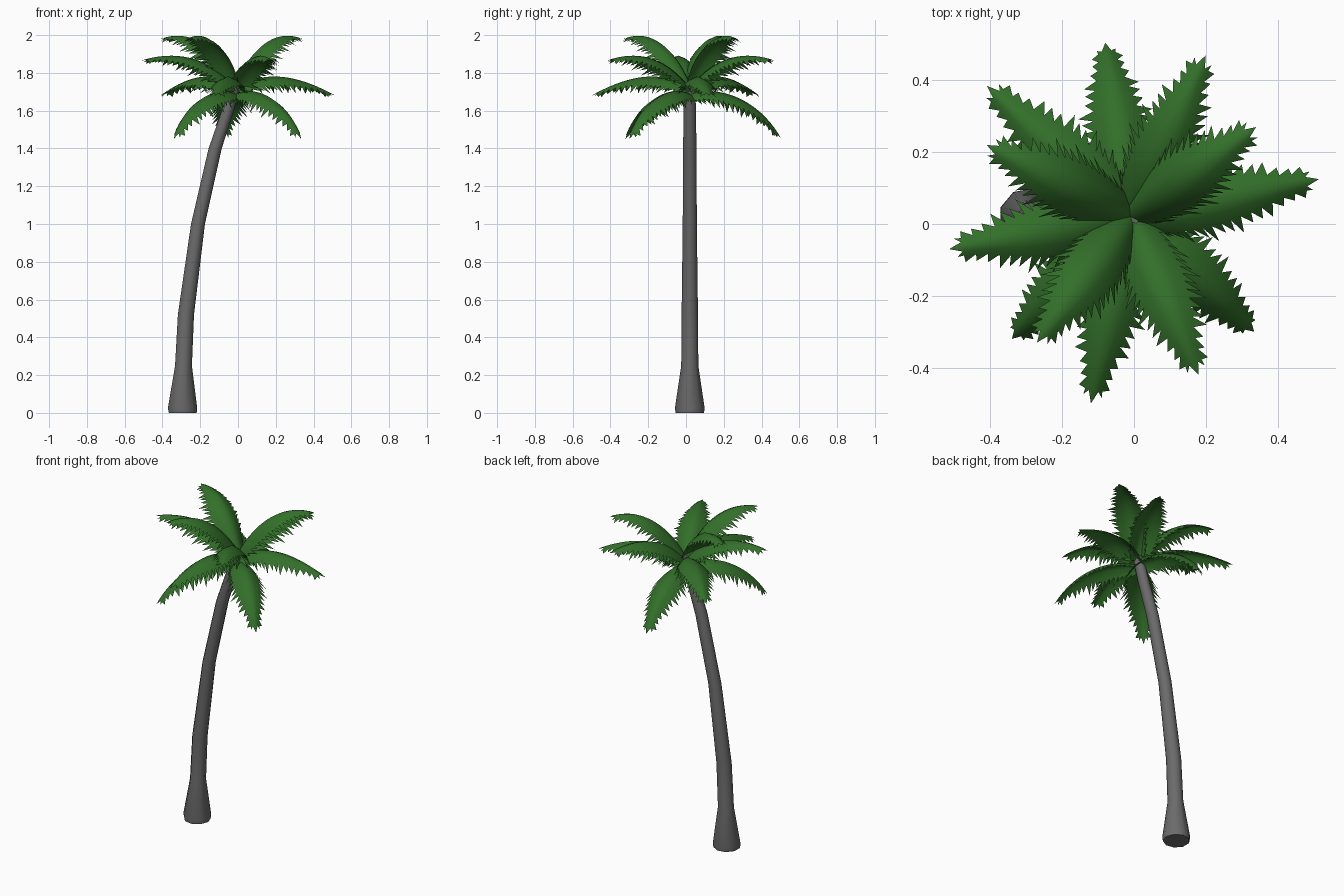
import bpy
import bmesh
import math
from mathutils import Vector
from mathutils.geometry import interpolate_bezier

if "Cube" in bpy.data.objects:
    bpy.data.objects.remove(bpy.data.objects["Cube"], do_unlink=True)


def make_material(name, colour):
    mat = bpy.data.materials.new(name)
    mat.use_nodes = True
    mat.diffuse_color = (*colour, 1)
    mat.node_tree.nodes["Principled BSDF"].inputs["Base Color"].default_value = (*colour, 1)
    return mat


def finish(bm, name, mat, angle):
    mesh = bpy.data.meshes.new(name)
    bm.to_mesh(mesh)
    bm.free()
    mesh.materials.append(mat)
    obj = bpy.data.objects.new(name, mesh)
    bpy.context.collection.objects.link(obj)
    bpy.ops.object.select_all(action="DESELECT")
    obj.select_set(True)
    bpy.context.view_layer.objects.active = obj
    bpy.ops.object.shade_smooth_by_angle(angle=math.radians(angle))
    return obj


bark = make_material("grey bark", (0.15, 0.145, 0.145))
leaf = make_material("leaf green", (0.033, 0.16, 0.023))
CROWN = Vector((-0.01, 0.02, 0))

# Trunk: rings along a leaning path, as (centre x, height, radius)
SIDES = 9
RINGS = [(-0.295, 0, 0.076), (-0.296, 0.025, 0.08), (-0.29, 0.25, 0.046),
         (-0.277, 0.52, 0.044), (-0.213, 1.0, 0.038), (-0.122, 1.4, 0.036),
         (-0.055, 1.6, 0.033), (-0.015, 1.74, 0.03)]
bm = bmesh.new()
rings = []
for x, z, radius in RINGS:
    ring = []
    for i in range(SIDES):
        a = math.tau * i / SIDES
        ring.append(bm.verts.new((x + radius * math.cos(a), CROWN.y + radius * math.sin(a), z)))
    rings.append(ring)
for low, high in zip(rings, rings[1:]):
    for i in range(SIDES):
        j = (i + 1) % SIDES
        bm.faces.new((low[i], low[j], high[j], high[i]))
bm.faces.new(rings[0][::-1])
bm.faces.new(rings[-1])
finish(bm, "trunk", bark, 50)


# Frond: arched spine with two drooping, saw-toothed halves
TEETH = 17


def make_frond(name, tip, arch):
    direction = Vector((tip[0], tip[1], 0)) - CROWN
    scale = direction.length / arch[-1][0]
    direction.normalize()
    side = Vector((-direction.y, direction.x, 0))
    controls = [CROWN + direction * r * scale + Vector((0, 0, z)) for r, z in arch]
    spine = interpolate_bezier(*controls, TEETH + 2)

    def blade_point(k, s, sign, forward=0.0):
        """Point at station k, fraction s of the way out from the spine."""
        t = k / TEETH
        tangent = (spine[k + 1] - spine[max(k - 1, 0)]).normalized()
        normal = tangent.cross(side)
        if normal.z > 0:
            normal.negate()
        width = 0.065 + 0.042 * math.sin(math.pi * min(t * 1.1, 1)) - 0.03 * t ** 2
        droop = width * (0.85 - 0.25 * t) * s ** 1.5
        return spine[k] + side * sign * width * s + normal * droop + tangent * forward

    bm = bmesh.new()
    centre = [bm.verts.new(p) for p in spine]
    for sign in (1, -1):
        def face(*verts):
            bm.faces.new(verts if sign < 0 else verts[::-1])

        inner = [bm.verts.new(blade_point(k, 0.38, sign)) for k in range(TEETH + 1)]
        notch = [bm.verts.new(blade_point(k, 0.7, sign)) for k in range(TEETH + 1)]
        for k in range(TEETH):
            face(centre[k], inner[k], inner[k + 1], centre[k + 1])
            face(inner[k], notch[k], notch[k + 1], inner[k + 1])
            reach = (1.0, 1.14, 0.96)[k % 3]
            point = bm.verts.new(blade_point(k, reach, sign, 0.036))
            face(notch[k], point, notch[k + 1])
        # Pointed end of the blade
        face(centre[-2], inner[-1], centre[-1])
        point = bm.verts.new(blade_point(TEETH, 0.75, sign, 0.02))
        face(inner[-1], notch[-1], point)
    finish(bm, name, leaf, 80)


# Four tiers: spine control points as (distance, height), then frond tips
TIERS = [
    ("top", [(0, 1.74), (0.10, 1.93), (0.25, 2.04), (0.43, 1.98)],
     [(0.34, 0.27), (-0.41, 0.22), (-0.27, -0.33)]),
    ("upper", [(0, 1.72), (0.13, 1.87), (0.30, 1.93), (0.51, 1.865)],
     [(0.20, 0.47), (-0.515, -0.07), (0.18, -0.42)]),
    ("middle", [(0, 1.72), (0.15, 1.82), (0.33, 1.79), (0.53, 1.68)],
     [(0.515, 0.125), (-0.41, 0.385), (-0.12, -0.50)]),
    ("lower", [(0, 1.69), (0.17, 1.74), (0.38, 1.65), (0.49, 1.45)],
     [(-0.08, 0.505), (0.335, -0.30), (-0.34, -0.32)]),
]
for tier, arch, tips in TIERS:
    for n, tip in enumerate(tips, 1):
        make_frond(f"{tier}_frond_{n}", tip, arch)
